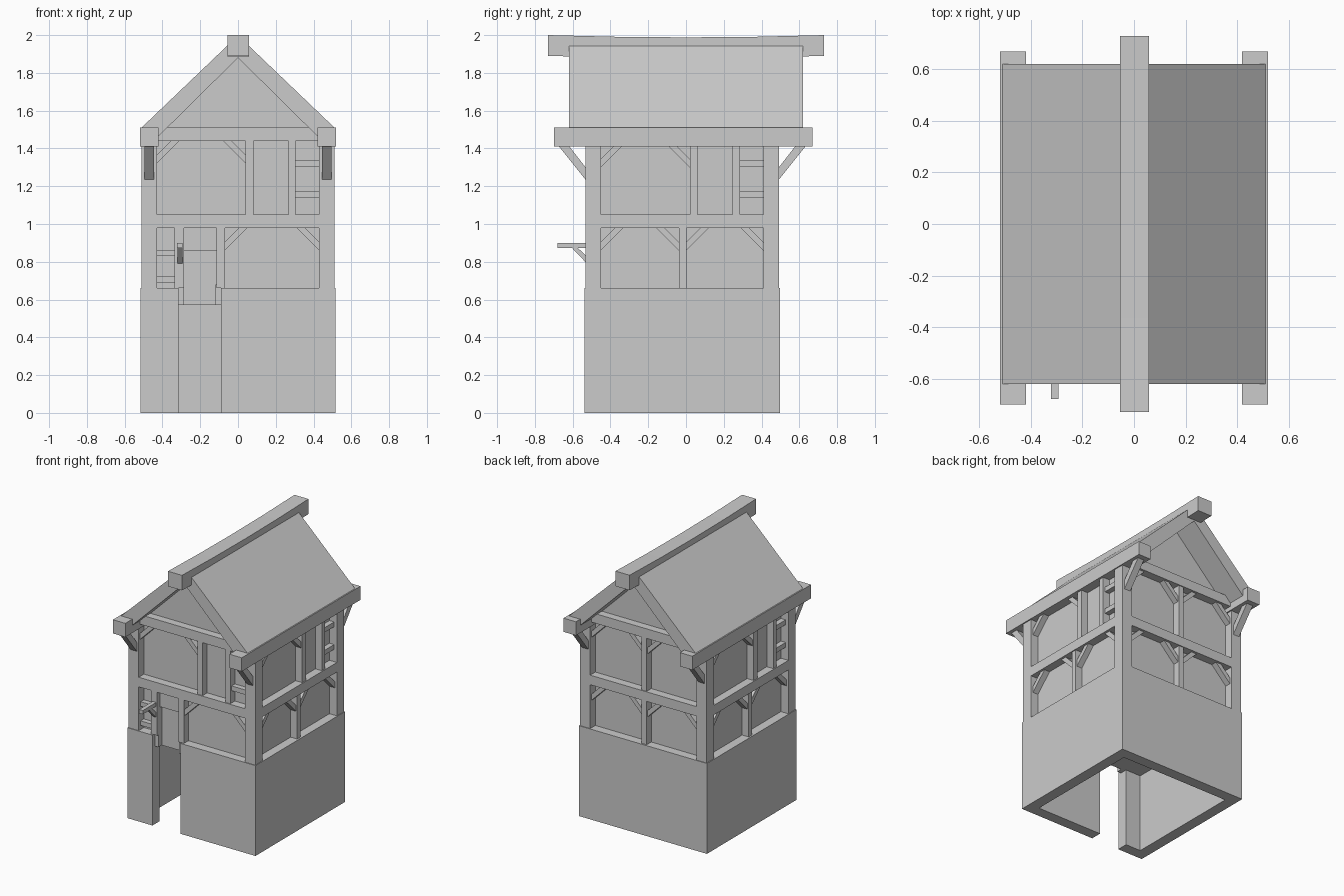
import bpy, bmesh, math
from mathutils import Matrix, Vector

if "Cube" in bpy.data.objects:
    bpy.data.objects.remove(bpy.data.objects["Cube"])

CY = -0.02                                    # body centre in y


def make(name, pts, vec, mat=None):
    """Extrude a polygon (3D points) along vec."""
    bm = bmesh.new()
    f = bm.faces.new([bm.verts.new(p) for p in pts])
    r = bmesh.ops.extrude_face_region(bm, geom=[f])
    vs = [v for v in r["geom"] if isinstance(v, bmesh.types.BMVert)]
    bmesh.ops.translate(bm, verts=vs, vec=vec)
    if mat:
        bm.transform(mat)
    bmesh.ops.recalc_face_normals(bm, faces=bm.faces)
    me = bpy.data.meshes.new(name)
    bm.to_mesh(me)
    bm.free()
    ob = bpy.data.objects.new(name, me)
    bpy.context.collection.objects.link(ob)
    return ob


def prism(name, pts, y0, y1, k=0):
    """(u, z) profile on the front, spun k quarter turns about the body."""
    mat = Matrix.Translation((0, CY, 0)) @ Matrix.Rotation(k * math.pi / 2, 4, 'Z')
    return make(name, [(u, y0, z) for u, z in pts], Vector((0, y1 - y0, 0)), mat)


def rect(name, u0, u1, z0, z1, y0=-0.505, y1=-0.435, k=0):
    return prism(name, [(u0, z0), (u1, z0), (u1, z1), (u0, z1)], y0, y1, k)


def brace(u, z, s, k, size=0.12, w=0.045):
    """Diagonal in a top corner; s is the direction away from the post."""
    prism("corner_brace", [(u, z - size), (u, z - size + w), (u + s * (size - w), z),
                           (u + s * size, z)], -0.495, -0.44, k)


# stone base: hollow ring with a full-height doorway
o, i = 0.517, 0.437
ring = [(-0.09, -o), (o, -o), (o, o), (-o, o), (-o, -o), (-0.315, -o),
        (-0.315, -i), (-i, -i), (-i, i), (i, i), (i, -i), (-0.09, -i)]
make("stone_base", [(x, y + CY, 0) for x, y in ring], Vector((0, 0, 0.66)))

# plaster walls and floor underside
rect("plaster_walls", -0.452, 0.452, 0.57, 1.48, -0.452, 0.452)

# corner posts
for k in range(4):
    rect("corner_post", 0.43, 0.512, 0.66, 1.46, -0.512, -0.43, k)

# timber framing on each side
for k in range(4):
    rect("middle_beam", -0.44, 0.44, 0.98, 1.05, -0.512, -0.43, k)
    top = 1.44 if k % 2 == 0 else 1.42
    if k % 2 == 0:
        rect("top_beam", -0.45, 0.45, 1.44, 1.51, -0.512, -0.43, k)
    # upper storey
    if k == 2:
        rect("upper_post", -0.02, 0.022, 1.05, top, k=k)
        for u, s in ((-0.43, 1), (-0.02, -1), (0.022, 1), (0.43, -1)):
            brace(u, top, s, k)
    else:
        rect("upper_post", 0.04, 0.082, 1.05, top, k=k)
        rect("window_post", 0.267, 0.305, 1.05, top, k=k)
        for z in (1.14, 1.305):
            rect("window_bar", 0.305, 0.43, z, z + 0.035, -0.49, -0.44, k)
        brace(-0.43, top, 1, k)
        brace(0.04, top, -1, k)
    # lower storey
    if k:
        rect("lower_post", -0.018, 0.022, 0.66, 0.98, k=k)
        for u, s in ((-0.43, 1), (-0.018, -1), (0.022, 1), (0.43, -1)):
            brace(u, 0.98, s, k)

# front lower storey: doorway, side window and braces
brace(-0.07, 0.98, 1, 0)
brace(0.43, 0.98, -1, 0)
rect("door_post", -0.335, -0.285, 0.66, 0.98)
rect("door_post", -0.115, -0.07, 0.66, 0.98)
rect("door_jamb", -0.315, -0.285, 0.57, 0.68, -0.49)
rect("door_jamb", -0.12, -0.09, 0.57, 0.68, -0.49)
rect("door_header", -0.285, -0.115, 0.86, 0.98, -0.475)
for z in (0.69, 0.83):
    rect("window_bar", -0.43, -0.335, z, z + 0.033, -0.49, -0.44)

# sign arm beside the door
rect("sign_arm", -0.322, -0.293, 0.872, 0.9, -0.66, -0.48)
prism("sign_arm_brace", [(-0.485, 0.77), (-0.485, 0.81), (-0.56, 0.88), (-0.59, 0.88)],
      0.295, 0.32, 1).location.x = 0
# wall plates along the eaves with diagonal brackets at both ends
for s in (-1, 1):
    rect("eaves_plate", s * 0.47 - 0.05, s * 0.47 + 0.05, 1.41, 1.51, -0.68, 0.69)
    for e in (-1, 1):
        prism("eaves_bracket", [(e * 0.5, 1.22), (e * 0.5, 1.285), (e * 0.605, 1.42),
                                (e * 0.66, 1.42)], s * 0.47 - 0.025, s * 0.47 + 0.025, 1)

# gable walls
for y in (-0.455, 0.415):
    prism("gable_wall", [(-0.45, 1.46), (0.45, 1.46), (0, 1.91)], y, y + 0.04)

# roof slopes and ridge beam
for s in (-1, 1):
    make("roof_slope", [(s * x, -0.62, z) for x, z in
         ((0.513, 1.508), (0.035, 1.965), (0, 1.965), (0, 1.88), (0.42, 1.465), (0.47, 1.465))],
         Vector((0, 1.24, 0)))
ridge = make("ridge_beam", [(-0.055, -0.73, 1.89), (0.058, -0.73, 1.89),
                            (0.058, -0.73, 2.0), (-0.055, -0.73, 2.0)], Vector((0, 1.46, 0)))

# slight sag along the ridge
bm = bmesh.new()
bm.from_mesh(ridge.data)
long = [e for e in bm.edges if abs(e.verts[0].co.y - e.verts[1].co.y) > 1]
bmesh.ops.subdivide_edges(bm, edges=long, cuts=3, use_grid_fill=True)
for v in bm.verts:
    v.co.z -= 0.012 * (1 - (v.co.y / 0.73) ** 2)
bm.to_mesh(ridge.data)
bm.free()
